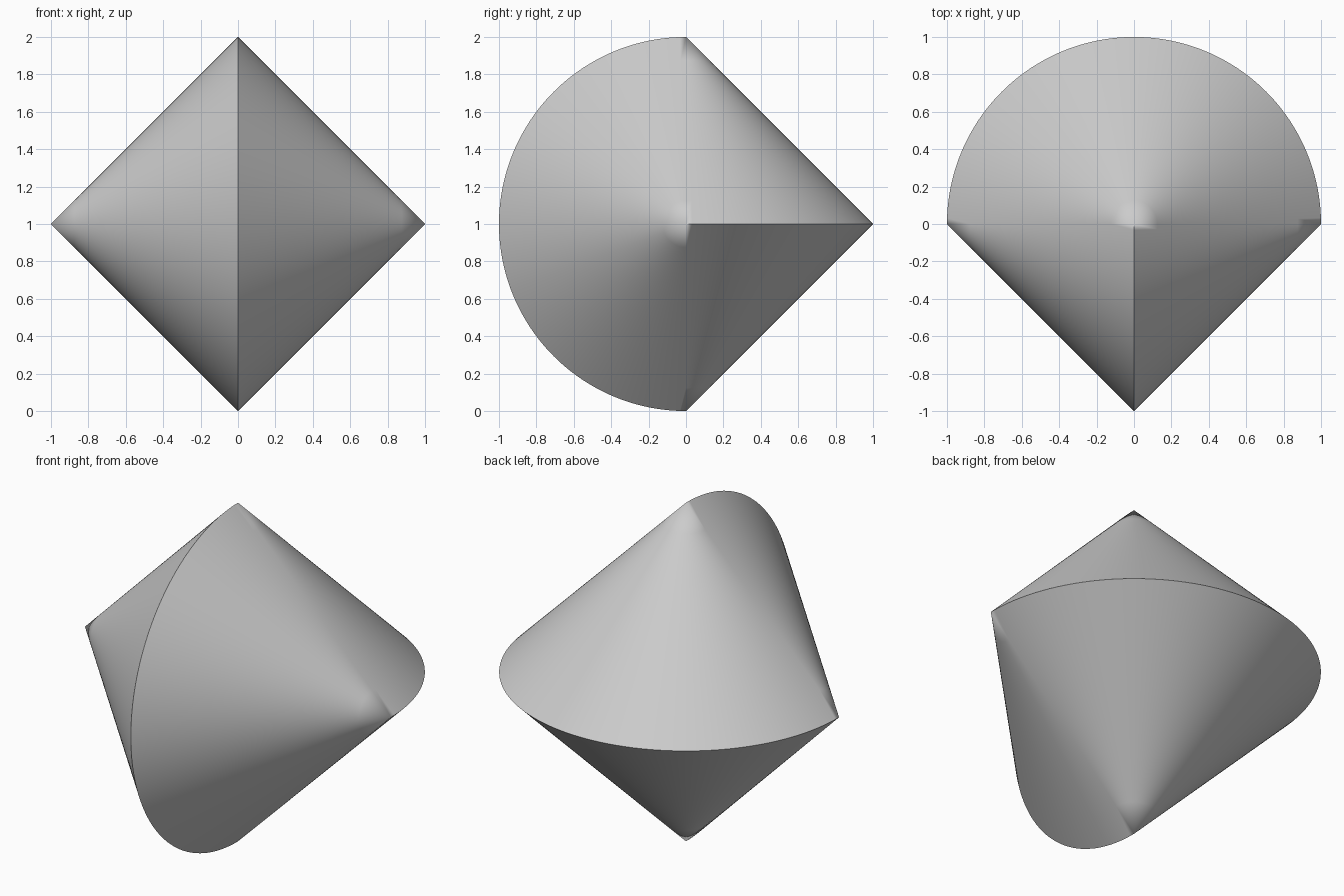
import bpy
import bmesh
from math import cos, sin, pi, radians
from mathutils import Matrix

if "Cube" in bpy.data.objects:
    bpy.data.objects.remove(bpy.data.objects["Cube"])

SEGMENTS = 96
RINGS = 8

grey = bpy.data.materials.new("plain grey")
grey.use_nodes = True
colour = (0.6, 0.6, 0.6, 1)
grey.diffuse_color = colour
grey.node_tree.nodes["Principled BSDF"].inputs["Base Color"].default_value = colour


def add_half_double_cone(bm, matrix):
    """Half turn of a double cone: axis z, bulging towards +y."""
    apexes = [bm.verts.new(matrix @ Matrix.Translation((0, 0, s)).translation) for s in (-1, 1)]
    rows = []
    for i in range(1, 2 * RINGS):
        z = i / RINGS - 1
        r = 1 - abs(z)
        row = []
        for j in range(SEGMENTS + 1):
            a = pi * j / SEGMENTS
            point = Matrix.Translation((r * cos(a), r * sin(a), z)).translation
            row.append(bm.verts.new(matrix @ point))
        rows.append(row)
    for j in range(SEGMENTS):
        bm.faces.new((apexes[0], rows[0][j + 1], rows[0][j]))
        bm.faces.new((apexes[1], rows[-1][j], rows[-1][j + 1]))
        for low, high in zip(rows, rows[1:]):
            bm.faces.new((low[j], low[j + 1], high[j + 1], high[j]))


# Two halves, the front one turned a quarter about the y axis, welded at y = 0
bm = bmesh.new()
lift = Matrix.Translation((0, 0, 1))
add_half_double_cone(bm, lift)
add_half_double_cone(bm, lift @ Matrix.Rotation(pi / 2, 4, 'Y') @ Matrix.Rotation(pi, 4, 'Z'))
bmesh.ops.remove_doubles(bm, verts=bm.verts, dist=0.0001)
bmesh.ops.recalc_face_normals(bm, faces=bm.faces)

mesh = bpy.data.meshes.new("twisted_double_cone")
bm.to_mesh(mesh)
bm.free()
mesh.materials.append(grey)
body = bpy.data.objects.new("twisted_double_cone", mesh)
bpy.context.collection.objects.link(body)

# Smooth cones, crisp rims
bpy.ops.object.select_all(action='DESELECT')
body.select_set(True)
bpy.context.view_layer.objects.active = body
bpy.ops.object.shade_smooth_by_angle(angle=radians(30))
